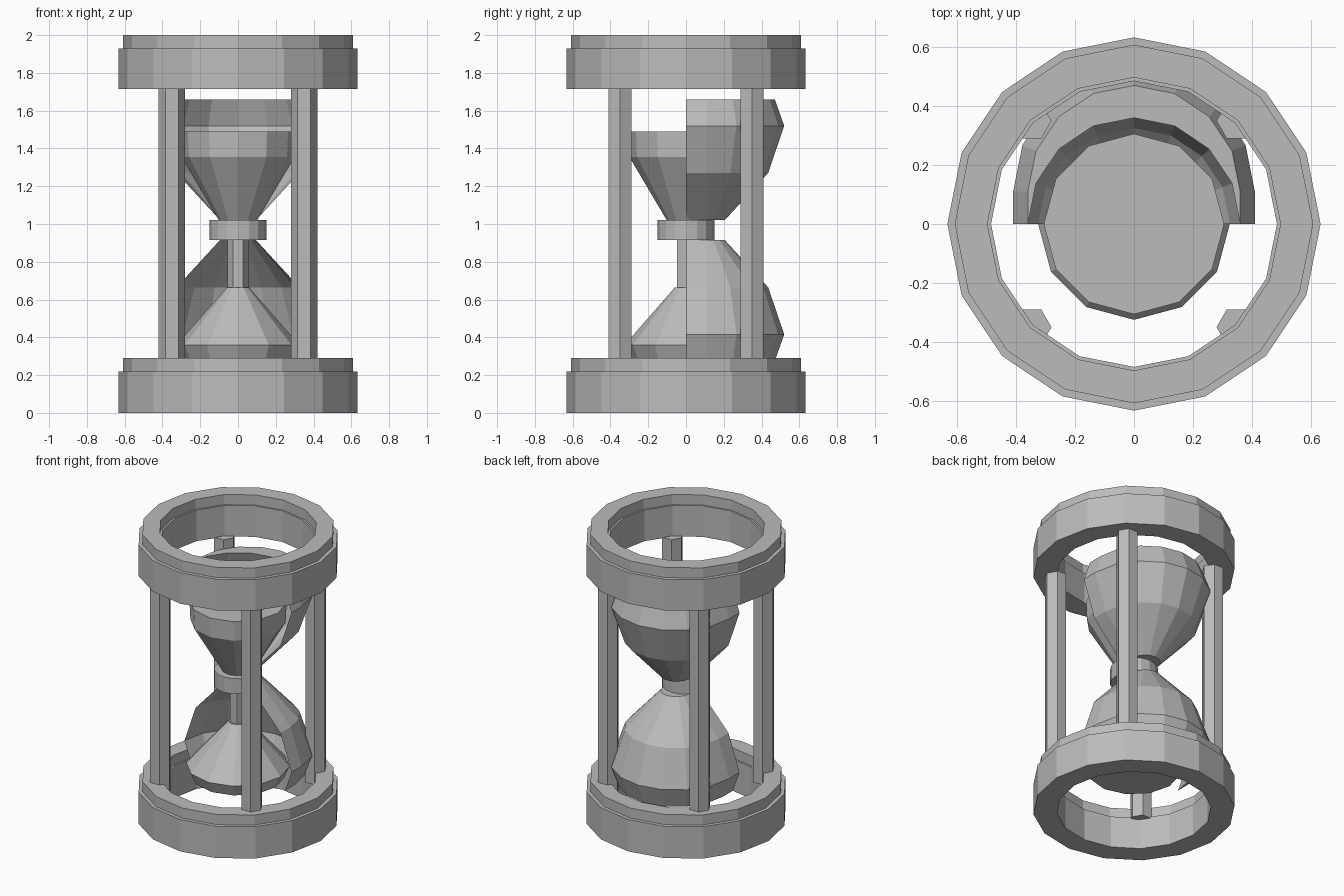
import bpy, bmesh
from math import cos, sin, pi

if "Cube" in bpy.data.objects:
    bpy.data.objects.remove(bpy.data.objects["Cube"], do_unlink=True)

grey = bpy.data.materials.new("plain grey")
grey.use_nodes = True
grey.diffuse_color = (0.5, 0.5, 0.5, 1)
bsdf = next(n for n in grey.node_tree.nodes if n.type == "BSDF_PRINCIPLED")
bsdf.inputs["Base Color"].default_value = grey.diffuse_color


def finish(bm, name):
    bmesh.ops.recalc_face_normals(bm, faces=bm.faces)
    mesh = bpy.data.meshes.new(name)
    bm.to_mesh(mesh)
    bm.free()
    mesh.materials.append(grey)
    obj = bpy.data.objects.new(name, mesh)
    bpy.context.collection.objects.link(obj)
    return obj


def sweep(profile, sides, turn, loop):
    """Revolve (radius, height) points around z, returning the mesh and its rings."""
    bm = bmesh.new()
    full = turn == 2 * pi
    count = sides if full else sides + 1
    cols = [[bm.verts.new((r * cos(turn * i / sides), r * sin(turn * i / sides), z))
             for r, z in profile] for i in range(count)]
    rows = len(profile)
    for i in range(sides):
        a, b = cols[i], cols[(i + 1) % count]
        for j in range(rows if loop else rows - 1):
            k = (j + 1) % rows
            bm.faces.new((a[j], b[j], b[k], a[k]))
    return bm, cols


def solid(name, profile, sides, x=0, y=0):
    bm, cols = sweep(profile, sides, 2 * pi, False)
    bm.faces.new([c[0] for c in cols])
    bm.faces.new([c[-1] for c in cols])
    bmesh.ops.translate(bm, verts=bm.verts, vec=(x, y, 0))
    return finish(bm, name)


# Stepped end rings with an open centre
def frame_ring(name, z0, z1, z2):
    profile = [(0.485, z0), (0.633, z0), (0.633, z1), (0.608, z1),
               (0.608, z2), (0.497, z2), (0.497, z1), (0.485, z1)]
    return finish(sweep(profile, 16, 2 * pi, True)[0], name)


frame_ring("bottom_ring", 0, 0.22, 0.29)
frame_ring("top_ring", 1.715, 1.93, 2)

# Four hexagonal posts
for side, x in (("left", 0.35), ("right", -0.35)):
    for end, y in (("front", -0.35), ("back", 0.35)):
        solid(f"{end}_{side}_post", [(0.07, 0.21), (0.07, 1.72)], 6, x, y)


# Back half of each bulb, thickened straight backwards
def bulb(name, profile):
    bm, _ = sweep(profile, 8, pi, False)
    moved = bmesh.ops.extrude_face_region(bm, geom=bm.faces[:], use_keep_orig=True)["geom"]
    verts = [g for g in moved if isinstance(g, bmesh.types.BMVert)]
    bmesh.ops.translate(bm, verts=verts, vec=(0, 0.11, 0))
    return finish(bm, name)


upper = [(0.095, 1.02), (0.325, 1.27), (0.41, 1.52), (0.36, 1.66)]
bulb("upper_bulb", upper)
bulb("lower_bulb", [(r, 1.935 - z) for r, z in upper])

# Neck collar, sand and falling stream
solid("neck_collar", [(0.15, 0.915), (0.15, 1.022)], 16)
solid("upper_sand", [(0.09, 1.0), (0.3, 1.355), (0.306, 1.49)], 12)
solid("lower_sand", [(0.29, 0.28), (0.325, 0.36), (0.06, 0.663)], 12)
solid("sand_stream", [(0.055, 0.64), (0.055, 0.93)], 6)
